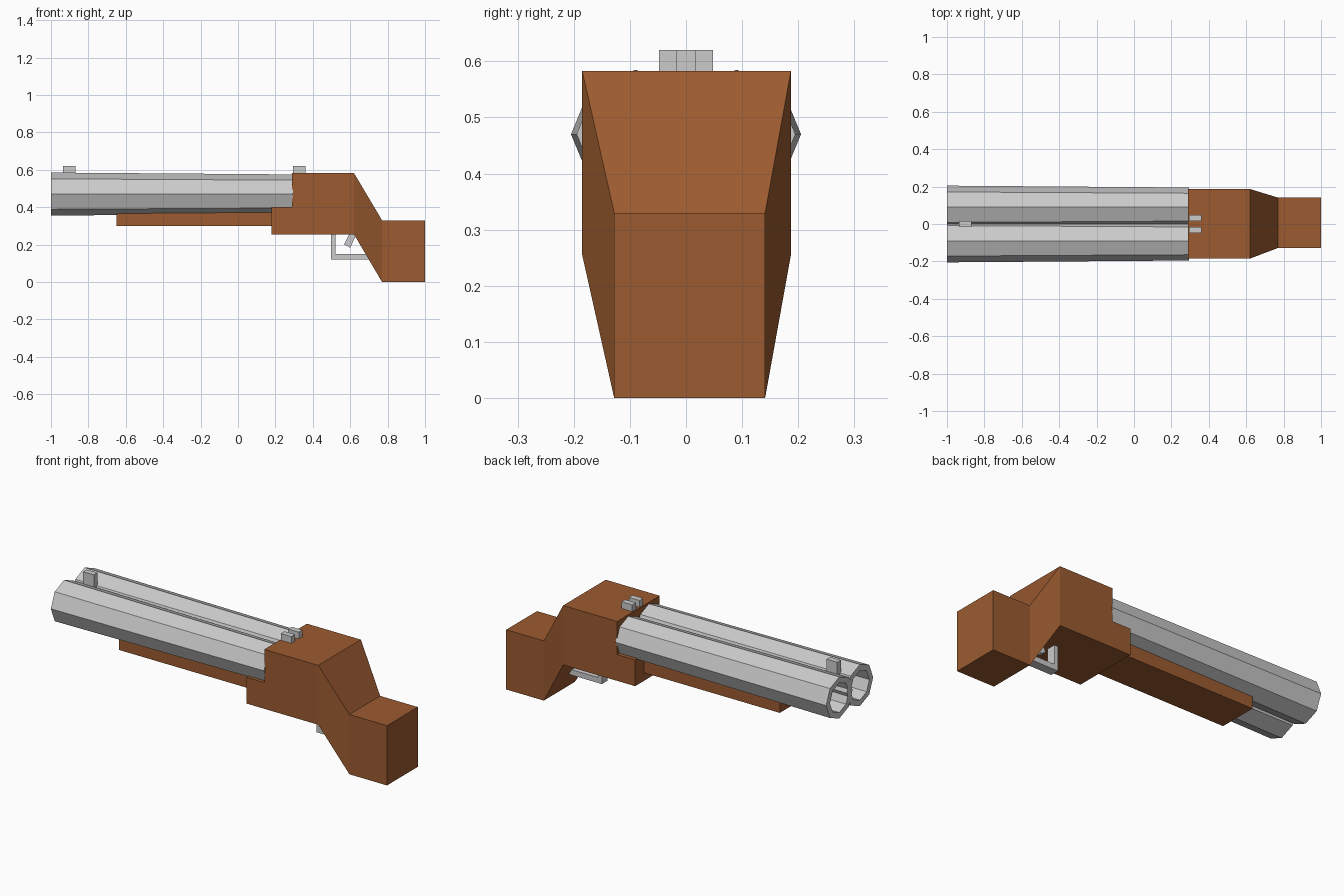
import bpy, bmesh
from math import cos, sin, pi

if "Cube" in bpy.data.objects:
    bpy.data.objects.remove(bpy.data.objects["Cube"])

wood = bpy.data.materials.new("wood")
wood.diffuse_color = (0.33, 0.105, 0.03, 1)
wood.use_nodes = True
wood.node_tree.nodes["Principled BSDF"].inputs["Base Color"].default_value = wood.diffuse_color


def finish(name, bm, mat=None):
    bmesh.ops.recalc_face_normals(bm, faces=bm.faces)
    mesh = bpy.data.meshes.new(name)
    bm.to_mesh(mesh)
    bm.free()
    if mat:
        mesh.materials.append(mat)
    obj = bpy.data.objects.new(name, mesh)
    bpy.context.collection.objects.link(obj)
    return obj


def loft(name, rings, mat=None, closed=False):
    """Skin matching rings; closed joins last ring to first, else ends are capped."""
    bm = bmesh.new()
    loops = [[bm.verts.new(p) for p in ring] for ring in rings]
    pairs = list(zip(loops, loops[1:]))
    if closed:
        pairs.append((loops[-1], loops[0]))
    else:
        bm.faces.new(loops[0])
        bm.faces.new(loops[-1])
    n = len(loops[0])
    for a, b in pairs:
        for i in range(n):
            j = (i + 1) % n
            bm.faces.new((a[i], a[j], b[j], b[i]))
    return finish(name, bm, mat)


def prism(name, profile, y0, y1, mat=None):
    """Extrude an x-z profile across y."""
    return loft(name, [[(x, y, z) for x, z in profile] for y in (y0, y1)], mat)


def box(name, x0, x1, y0, y1, z0, z1, mat=None):
    return prism(name, [(x0, z0), (x1, z0), (x1, z1), (x0, z1)], y0, y1, mat)


def rect(x, y0, y1, z0, z1):
    return [(x, y0, z0), (x, y1, z0), (x, y1, z1), (x, y0, z1)]


def octagon(x, y, r):
    return [(x, y + r * cos(i * pi / 4), 0.47 + r * sin(i * pi / 4)) for i in range(8)]


# Twin tapered octagonal barrels with open bores, and split rear sight
for side, s in (("left", 1), ("right", -1)):
    y = 0.09 * s
    loft("barrel_" + side,
         [octagon(-1, y, 0.115), octagon(0.295, y, 0.105),
          octagon(0.295, y, 0.073), octagon(-1, y, 0.082)], closed=True)
    box("rear_sight_" + side, 0.295, 0.36, 0.016 * s, 0.048 * s, 0.56, 0.62)

# Front sight, seated in the groove between the barrels
box("front_sight", -0.935, -0.87, -0.016, 0.016, 0.52, 0.62)

# Stepped wooden receiver
prism("receiver", [(0.18, 0.255), (0.62, 0.255), (0.62, 0.583), (0.29, 0.583),
                   (0.29, 0.40), (0.18, 0.40)], -0.185, 0.187, wood)

# Stock that drops and narrows behind the receiver
loft("stock", [rect(0.62, -0.185, 0.187, 0.255, 0.583),
               rect(0.77, -0.128, 0.141, 0, 0.33),
               rect(1.0, -0.128, 0.141, 0, 0.33)], wood)

# Fore-end under the barrels
box("fore_end", -0.65, 0.19, -0.11, 0.11, 0.30, 0.375, wood)

# Trigger guard and slanted trigger
prism("trigger_guard", [(0.497, 0.26), (0.497, 0.12), (0.72, 0.12), (0.72, 0.15),
                        (0.52, 0.15), (0.52, 0.26)], -0.025, 0.025)
prism("trigger", [(0.567, 0.20), (0.60, 0.183), (0.635, 0.26), (0.597, 0.26)],
      -0.018, 0.018)
